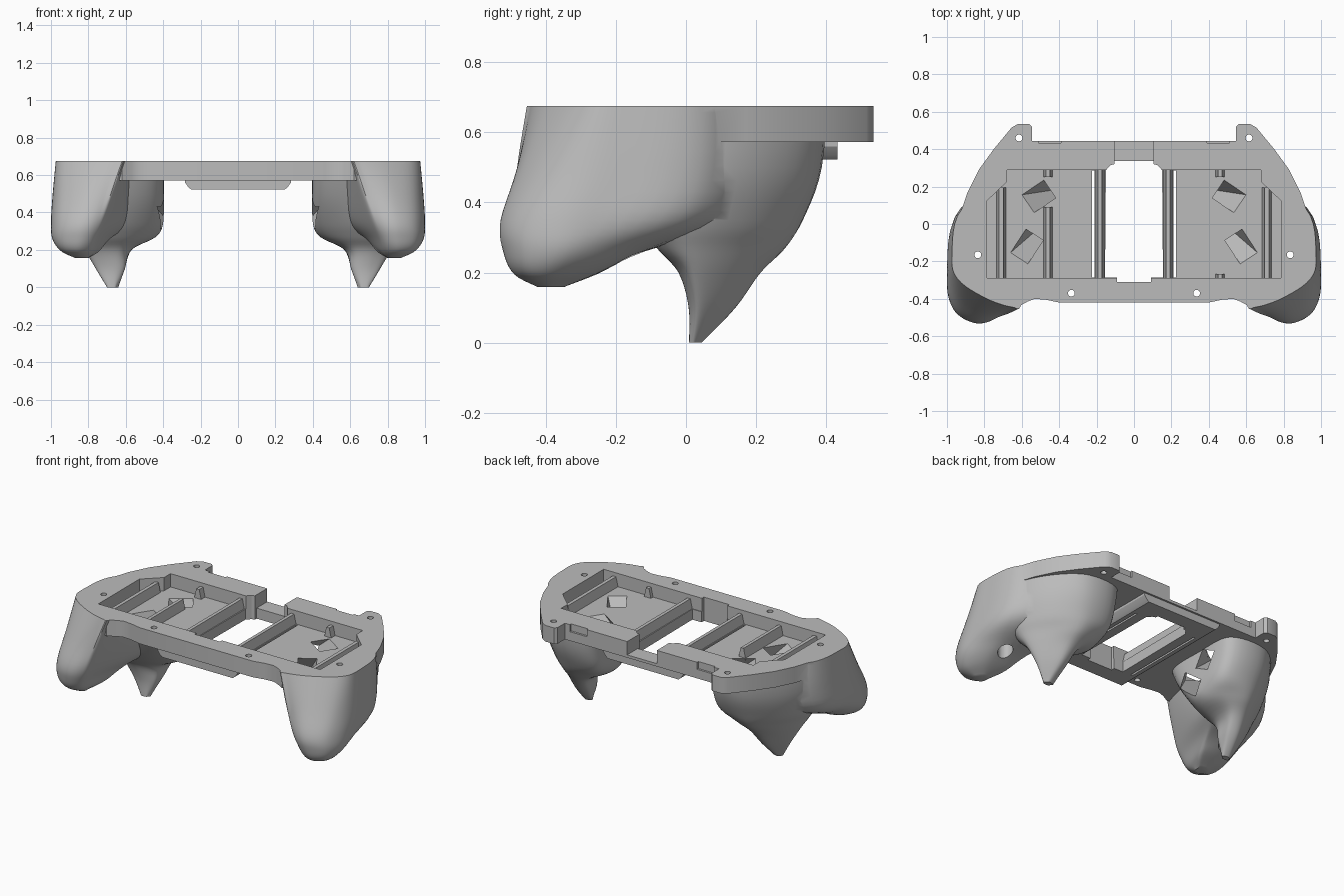
import bpy, bmesh, math
from mathutils import Vector

cube = bpy.data.objects.get("Cube")
if cube:
    bpy.data.objects.remove(cube, do_unlink=True)

TOP, FLOOR, UNDER = 0.675, 0.59, 0.572
scene = bpy.context.scene.collection

grey = bpy.data.materials.new("shell_grey")
grey.use_nodes = True
grey.diffuse_color = (0.5, 0.5, 0.5, 1)
for node in grey.node_tree.nodes:
    if node.type == 'BSDF_PRINCIPLED':
        node.inputs["Base Color"].default_value = (0.5, 0.5, 0.5, 1)


def solid(name, rings):
    """Skin a stack of equal rings and cap both ends."""
    bm = bmesh.new()
    rows = [[bm.verts.new(p) for p in ring] for ring in rings]
    n = len(rows[0])
    for a, b in zip(rows, rows[1:]):
        for i in range(n):
            j = (i + 1) % n
            bm.faces.new((a[i], a[j], b[j], b[i]))
    bm.faces.new(rows[0])
    bm.faces.new(rows[-1])
    bmesh.ops.recalc_face_normals(bm, faces=bm.faces)
    mesh = bpy.data.meshes.new(name)
    bm.to_mesh(mesh)
    bm.free()
    mesh.materials.append(grey)
    obj = bpy.data.objects.new(name, mesh)
    scene.objects.link(obj)
    return obj


def prism(name, outline, z0, z1, shift=(0, 0)):
    low = [(x + shift[0], y + shift[1], z0) for x, y in outline]
    return solid(name, [low, [(x, y, z1) for x, y in outline]])


def mirrored(half):
    return half + [(-x, y) for x, y in reversed(half)]


def rect(x0, x1, y0, y1):
    return [(x0, y0), (x1, y0), (x1, y1), (x0, y1)]


def circle(x, y, r):
    steps = [i * math.tau / 24 for i in range(24)]
    return [(x + r * math.cos(a), y + r * math.sin(a)) for a in steps]


def spline(pts, steps, closed):
    """Catmull-Rom samples through points."""
    n, out = len(pts), []
    for i in range(n if closed else n - 1):
        idx = [i - 1, i, i + 1, i + 2]
        a, b, c, d = [pts[k % n if closed else max(0, min(n - 1, k))] for k in idx]
        for s in range(steps):
            t = s / steps
            out.append(b + (c - a) * (t / 2) + (a * 2 - b * 5 + c * 4 - d) * (t * t / 2)
                       + (b * 3 - a - c * 3 + d) * (t ** 3 / 2))
    return out if closed else out + [pts[-1]]


def lobe(name, levels, side):
    """Smooth loft through horizontal sections."""
    rings = [spline([Vector((side * x, y, z)) for x, y in pts], 6, True) for z, pts in levels]
    columns = [spline(list(col), 5, False) for col in zip(*rings)]
    return solid(name, list(zip(*columns)))


def combine(obj, part, operation):
    """Apply one boolean and discard the operand."""
    mod = obj.modifiers.new("combine", 'BOOLEAN')
    mod.operation = operation
    mod.solver = 'EXACT'
    mod.object = part
    bpy.context.view_layer.update()
    graph = bpy.context.evaluated_depsgraph_get()
    mesh = bpy.data.meshes.new_from_object(obj.evaluated_get(graph))
    obj.modifiers.remove(mod)
    obj.data = mesh
    bpy.data.objects.remove(part, do_unlink=True)


# Palm lobe: flares forward and outward, rounded at the bottom
PALM = [
    (.74, [(.62, .25), (.56, -.1), (.58, -.41), (.63, -.43), (.78, -.37), (.935, -.27), (.967, -.16), (.915, .08)]),
    (.5, [(.6, .25), (.57, -.1), (.655, -.44), (.71, -.48), (.83, -.465), (.955, -.37), (.99, -.2), (.93, .08)]),
    (.35, [(.6, .2), (.6, -.1), (.7, -.43), (.75, -.51), (.85, -.525), (.96, -.45), (1, -.28), (.94, .02)]),
    (.26, [(.71, -.13), (.69, -.2), (.74, -.42), (.78, -.5), (.86, -.52), (.96, -.46), (.99, -.32), (.9, -.14)]),
    (.195, [(.75, -.26), (.75, -.32), (.77, -.42), (.8, -.47), (.86, -.49), (.93, -.45), (.945, -.37), (.88, -.27)]),
    (.158, [(.8, -.36), (.8, -.38), (.8, -.4), (.82, -.42), (.85, -.42), (.87, -.4), (.87, -.38), (.84, -.35)]),
]

# Finger lobe: upright inner wall, narrowing to the lowest tip
FINGER = [
    (.74, [(.42, .37), (.4, .1), (.42, -.22), (.6, -.3), (.85, -.2), (.925, 0), (.85, .22), (.68, .39)]),
    (.5, [(.43, .35), (.4, .12), (.42, -.12), (.6, -.2), (.85, -.15), (.93, 0), (.84, .22), (.66, .375)]),
    (.35, [(.44, .3), (.4, .13), (.43, -.03), (.6, -.12), (.8, -.12), (.9, -.02), (.81, .19), (.64, .325)]),
    (.27, [(.5, .24), (.44, .13), (.47, .02), (.6, -.06), (.78, -.08), (.86, 0), (.78, .16), (.64, .28)]),
    (.2, [(.58, .19), (.57, .1), (.59, .03), (.64, -.01), (.74, -.02), (.82, .02), (.76, .13), (.66, .21)]),
    (.1, [(.615, .12), (.605, .07), (.61, .03), (.65, .01), (.71, .01), (.76, .03), (.735, .08), (.67, .14)]),
    (0, [(.65, .04), (.64, .03), (.65, .02), (.66, .01), (.69, .01), (.7, .02), (.695, .03), (.68, .045)]),
]

# Main plate with rear corner tabs
shell = prism("grip_shell", mirrored([
    (.545, .445), (.545, .52), (.56, .535), (.62, .535), (.655, .515), (.75, .4), (.83, .29),
    (.89, .17), (.93, .05), (.96, -.08), (.972, -.17), (.95, -.26), (.87, -.335), (.75, -.4),
    (.62, -.443), (.57, -.415), (.53, -.4), (.47, -.405), (.4, -.42)]), UNDER, .72)

# Deeper centre frame with rounded lower corners
frame = [(.285, .6), (.283, .56), (.265, .535), (.25, .523)]
section = mirrored(frame)
combine(shell, solid("centre_frame", [[(x, y, z) for x, z in section] for y in (-.41, .433)]), 'UNION')

for s in (-1, 1):
    combine(shell, lobe("finger_lobe", FINGER, s), 'UNION')
    combine(shell, lobe("palm_lobe", PALM, s), 'UNION')

# Top trim, cavity, centre window and rear notch
cutters = [
    prism("top_trim", rect(-2, 2, -2, 2), TOP, 1),
    prism("cavity", mirrored([(.68, .29), (.68, .225), (.785, .125), (.785, -.29)]), FLOOR, .9),
    prism("window", mirrored([(.105, .338), (.105, .32), (.125, .315), (.15, .288), (.155, -.285),
                              (.09, -.286), (.09, -.31)]), .4, .9),
    prism("rear_notch", rect(-.105, .105, .33, .5), FLOOR, .9),
]

for s in (-1, 1):
    cutters += [
        prism("slit", rect(s * .218 - .006, s * .218 + .006, -.285, .285), .4, .9),
        prism("rear_clip_slot", rect(s * .45 - .06, s * .45 + .06, .432, .5), .63, .9),
        prism("screw_well", circle(s * .835, -.165, .045), -.1, .52),
    ]
    # Screw holes
    for x, y in ((.615, .46), (.835, -.165), (.335, -.37)):
        cutters.append(prism("screw_hole", circle(s * x, y, .018), -.1, .9))
    # Slanted ports from the cavity floor to the inner grip wall
    for x, y, w, d, turn, dx, dy, depth in ((.532, .144, .14, .115, -34, -.26, .04, .2),
                                            (.59, -.135, .11, .15, 33, -.3, .26, .33)):
        a = math.radians(turn)
        port = [(s * (x + u * math.cos(a) - v * math.sin(a)), y + u * math.sin(a) + v * math.cos(a))
                for u, v in rect(-w / 2, w / 2, -d / 2, d / 2)]
        cutters.append(prism("port", port, FLOOR - depth, FLOOR + .02, (s * dx, dy)))

for cutter in cutters:
    combine(shell, cutter, 'DIFFERENCE')


def rib(name, x, y0, y1, half, height):
    profile = [(x - half, FLOOR - .01), (x + half, FLOOR - .01),
               (x + half * .4, FLOOR + height), (x - half * .4, FLOOR + height)]
    return solid(name, [[(px, y, pz) for px, pz in profile] for y in (y0, y1)])


# Cavity ribs and window rails
parts = [shell]
for s in (-1, 1):
    parts += [
        rib("window_rail", s * .183, -.29, .29, .027, .06),
        rib("outer_rib", s * .71, -.29, .195, .028, .06),
        rib("rear_peg", s * .46, .25, .29, .026, .06),
    ]
parts += [rib("long_rib", -.46, -.29, .09, .026, .06),
          rib("front_peg", .46, -.29, -.268, .026, .06)]

# Smooth shading with crisp edges
for part in parts:
    part.data.shade_smooth()
    part.data.set_sharp_from_angle(angle=math.radians(32))
